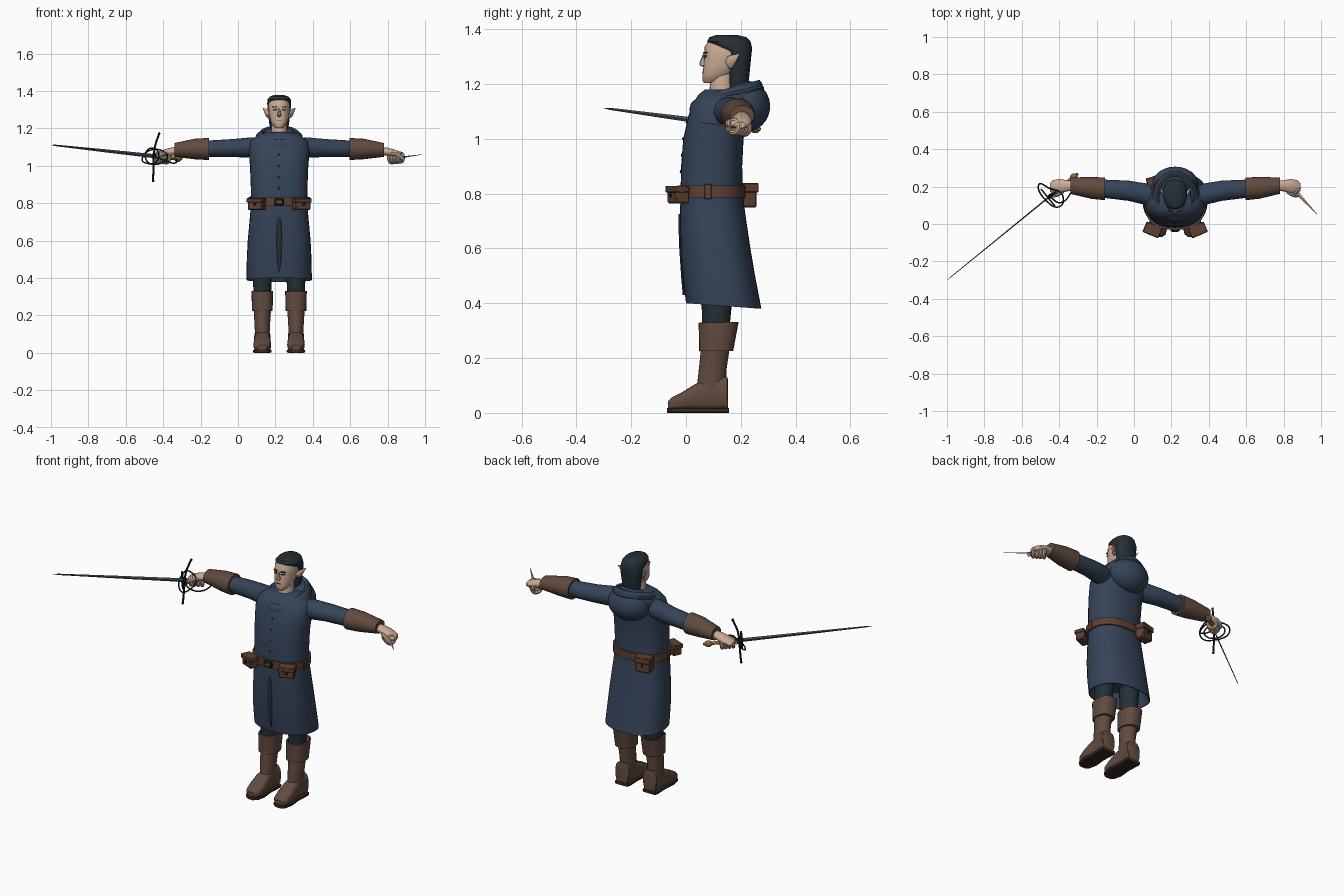
import bpy, bmesh, math
from mathutils import Vector, Matrix

if "Cube" in bpy.data.objects:
    bpy.data.objects.remove(bpy.data.objects["Cube"])

X, Y, Z = Vector((1, 0, 0)), Vector((0, 1, 0)), Vector((0, 0, 1))
MID = 0.22          # the body's own centre line
made = []


def material(name, *rgb):
    m = bpy.data.materials.new(name)
    m.use_nodes = True
    m.diffuse_color = (*rgb, 1)
    m.node_tree.nodes["Principled BSDF"].inputs["Base Color"].default_value = (*rgb, 1)
    return m


coat = material("blue cloth", .036, .058, .1)
dark = material("dark slate", .018, .028, .036)
leather = material("boot leather", .12, .07, .05)
belt_brown = material("belt leather", .11, .052, .032)
sole_brown = material("sole brown", .035, .022, .016)
skin = material("skin", .6, .41, .3)
iron = material("black iron", .011, .015, .02)
steel = material("blue steel", .06, .09, .125)
gold = material("old gold", .27, .13, .035)


def finish(name, bm, mat):
    bmesh.ops.recalc_face_normals(bm, faces=bm.faces)
    mesh = bpy.data.meshes.new(name)
    bm.to_mesh(mesh)
    bm.free()
    mesh.materials.append(mat)
    ob = bpy.data.objects.new(name, mesh)
    bpy.context.collection.objects.link(ob)
    made.append(ob)
    return ob


def loft(name, rings, mat, u=X, v=Y, n=24, power=2.0, tilt=Z * 0):
    """Skin over rings of (centre, half size along u, half size along v, tilt amount)."""
    bm = bmesh.new()
    loops = []
    for c, a, b, *t in rings:
        loop = []
        for i in range(n):
            co, si = math.cos(math.tau * i / n), math.sin(math.tau * i / n)
            px = math.copysign(abs(co) ** (2 / power), co)
            py = math.copysign(abs(si) ** (2 / power), si)
            p = Vector(c) + u * a * px + v * b * py + tilt * (t[0] * py if t else 0)
            loop.append(bm.verts.new(p))
        loops.append(loop)
    for lo, hi in zip(loops, loops[1:]):
        for i in range(n):
            j = (i + 1) % n
            bm.faces.new((lo[i], lo[j], hi[j], hi[i]))
    bm.faces.new(loops[0])
    bm.faces.new(loops[-1])
    return finish(name, bm, mat)


def upright(name, table, mat, x=MID, **kw):
    """Rows of z, half width, front y, back y and optional tilt."""
    rings = [((x, (f + b) / 2, z), w, (b - f) / 2, *t) for z, w, f, b, *t in table]
    return loft(name, rings, mat, **kw)


def ball(name, c, size, mat, rot=Matrix(), n=16):
    bm = bmesh.new()
    bmesh.ops.create_uvsphere(bm, u_segments=n, v_segments=n // 2 + 2, radius=1,
                              matrix=Matrix.Translation(c) @ rot @ Matrix.Diagonal((*size, 1)))
    return finish(name, bm, mat)


def box(name, c, size, mat, turn=0, bevel=0.004):
    bm = bmesh.new()
    bmesh.ops.create_cube(bm, size=1, matrix=Matrix.Translation(c)
                          @ Matrix.Rotation(turn, 4, 'Z') @ Matrix.Diagonal((*size, 1)))
    if bevel:
        bmesh.ops.bevel(bm, geom=bm.edges[:], offset=bevel, segments=1, affect='EDGES')
    return finish(name, bm, mat)


def tube(name, points, radius, mat, closed=False):
    cu = bpy.data.curves.new(name, 'CURVE')
    cu.dimensions = '3D'
    cu.bevel_depth, cu.bevel_resolution, cu.resolution_u = radius, 2, 8
    cu.use_fill_caps = True
    sp = cu.splines.new('BEZIER')
    sp.bezier_points.add(len(points) - 1)
    for bp, p in zip(sp.bezier_points, points):
        bp.co = p
        bp.handle_left_type = bp.handle_right_type = 'AUTO'
    sp.use_cyclic_u = closed
    cu.materials.append(mat)
    ob = bpy.data.objects.new(name, cu)
    bpy.context.collection.objects.link(ob)
    made.append(ob)


# Long coat, open at the hem, with a dark front slit and buttons
upright("coat", [(.5, .15, .0, .22), (.39, .17, .005, .27, -.01), (.39, .175, 0, .275, -.01),
                 (.5, .173, -.012, .252), (.6, .168, -.02, .235), (.72, .157, -.022, .217),
                 (.8, .15, -.02, .207), (.9, .152, -.018, .205), (1.0, .156, -.01, .21),
                 (1.08, .163, .008, .222), (1.13, .155, .025, .23), (1.16, .12, .045, .225),
                 (1.18, .07, .07, .2)], coat, n=32, power=2.4, tilt=Z)
upright("front_slit", [(.43, .002, -.012, -.002), (.5, .011, -.018, -.008), (.62, .015, -.026, -.016),
                       (.69, .012, -.027, -.017), (.725, .005, -.027, -.017)], dark, n=12)
for z, y in ((.88, -.019), (.94, -.015), (1.0, -.01), (1.06, .003), (1.11, .018)):
    ball("coat_button", (MID, y, z), (.006, .004, .006), dark, n=8)

# Hood lying around the neck and down the back
upright("hood_cowl", [(1.08, .14, .02, .24, .0), (1.115, .145, .012, .262, .01), (1.15, .128, .018, .28, .02),
                      (1.172, .112, .032, .278, .03), (1.185, .098, .045, .268, .03),
                      (1.18, .085, .06, .255, .03), (1.15, .07, .075, .23, .02)],
        coat, tilt=Z, n=28)
ball("hood_bag", (MID, .215, 1.118), (.122, .092, .094), coat, Matrix.Rotation(-.15, 4, 'X'), 24)
tube("hood_fold", [(MID + .112 * math.cos(a), .155 + .118 * math.sin(a), 1.158 + .026 * math.sin(a))
                   for a in [i * math.tau / 12 for i in range(12)]], .012, coat, True)

# Belt, buckle and pouches
upright("belt", [(.785, .156, -.027, .213), (.785, .16, -.031, .217), (.83, .16, -.031, .217),
                 (.83, .156, -.027, .213)], belt_brown, n=32, power=2.4)
box("belt_buckle", (MID, -.033, .807), (.05, .012, .036), iron)
box("belt_buckle_centre", (MID, -.038, .807), (.032, .01, .02), leather, bevel=.002)
for s in (-1, 1):
    box("belt_loop", (MID + s * .158, .08, .807), (.012, .025, .055), belt_brown, bevel=.002)
for name, x, y, turn, h in (("front_right_pouch", .1, -.028, -.4, .06), ("front_left_pouch", .34, -.028, .4, .06),
                            ("back_pouch", .115, .222, .25, .085)):
    out = Matrix.Rotation(turn, 3, 'Z') @ Y * (.004 if y > 0 else -.004)
    low = .8 - h * .1
    box(name, Vector((x, y, low)), (.085, .055, h), belt_brown, turn, .006)
    box(name + "_flap", Vector((x, y, low + h * .35)) + out, (.092, .06, h * .4), belt_brown, turn)
    box(name + "_clasp", Vector((x, y, low)) + out * 8, (.014, .006, .014), iron, turn, 0)

# Head, neck and hair
upright("neck", [(1.1, .055, .07, .19), (1.16, .043, .085, .175), (1.25, .04, .09, .18)], skin)
upright("head", [(1.203, .018, .066, .1), (1.212, .03, .06, .135), (1.235, .045, .06, .17),
                 (1.265, .053, .064, .2), (1.30, .057, .066, .22), (1.335, .057, .068, .225),
                 (1.362, .045, .085, .215)], skin, power=2.3)
upright("hair", [(1.17, .04, .15, .222), (1.22, .052, .152, .23), (1.28, .06, .15, .236),
                 (1.318, .063, .14, .24), (1.335, .064, .095, .24), (1.355, .062, .077, .235),
                 (1.37, .05, .085, .222), (1.378, .028, .11, .19)], dark, power=2.3)
upright("nose", [(1.262, .008, .063, .08), (1.268, .012, .049, .08), (1.28, .009, .05, .08),
                 (1.31, .005, .062, .08)], skin, n=8)
box("mouth", (MID, .062, 1.244), (.026, .008, .004), belt_brown, bevel=0)
for s in (-1, 1):
    box("eye", (MID + s * .024, .07, 1.3), (.018, .008, .006), dark, s * .3, 0)
    box("eyebrow", (MID + s * .025, .07, 1.314), (.026, .009, .005), dark, s * .3, 0)
    base, tip = Vector((MID + s * .053, .15, 1.268)), Vector((MID + s * .088, .196, 1.31))
    loft("ear", [(base + (tip - base) * t, .012 * w, .024 * w) for t, w in
                 ((0, .6), (.25, 1), (.6, .6), (1, .03))], skin, u=X, v=(Z - Y * .5).normalized(), n=8)

# Legs and boots
for s in (-1, 1):
    x = MID + s * .09
    upright("trouser_leg", [(.27, .045, .06, .155), (.48, .054, .055, .175)], dark, x=x)
    upright("boot_shaft", [(.05, .038, .035, .145), (.1, .039, .04, .145), (.16, .042, .047, .148),
                           (.24, .047, .055, .16)], leather, x=x)
    upright("boot_cuff", [(.225, .05, .055, .165), (.225, .055, .048, .172), (.33, .058, .046, .192, .002),
                          (.33, .05, .054, .182), (.3, .046, .06, .16)], leather, x=x, power=2.4, tilt=Z)
    foot = [(-.066, .025, .035), (-.05, .04, .05), (-.01, .047, .07), (.035, .044, .098),
            (.08, .038, .115), (.125, .042, .125), (.15, .044, .125), (.154, .04, .11)]
    loft("boot_foot", [((x, y, .008 + h / 2), w, h / 2) for y, w, h in foot], leather, v=Z, power=2.9)
    sole = [(-.07, .02), (-.055, .04), (-.01, .05), (.06, .043), (.14, .047), (.157, .042)]
    loft("boot_sole", [((x, y, .009), w, .009) for y, w in sole], sole_brown, v=Z, n=16, power=6)

# Arms, bracers and fists closed around a grip
AXIS = Vector((.57, -.47, .06)).normalized()


def side(s, p):
    return Vector((MID + s * p[0], p[1], p[2]))


def turned(axis):
    return axis.to_track_quat('Z', 'Y').to_matrix().to_4x4()


for s in (-1, 1):
    loft("sleeve", [(side(s, p), a, b) for p, a, b in
                    (((.09, .14, 1.1), .05, .045), ((.15, .158, 1.098), .058, .054), ((.25, .178, 1.095), .054, .048),
                     ((.4, .19, 1.09), .048, .044))], coat, u=Y, v=Z)
    loft("bracer", [(side(s, p), a, b) for p, a, b in
                    (((.375, .188, 1.09), .045, .042), ((.375, .188, 1.09), .061, .059), ((.45, .193, 1.09), .058, .055),
                     ((.56, .205, 1.085), .044, .037), ((.56, .205, 1.085), .03, .028))], leather, u=Y, v=Z)
    loft("hand", [(side(s, p), a, b) for p, a, b in
                  (((.54, .205, 1.08), .025, .022), ((.58, .204, 1.075), .03, .022), ((.62, .203, 1.066), .038, .02),
                   ((.655, .198, 1.055), .036, .018), ((.67, .197, 1.05), .02, .012))], skin, u=Y, v=Z, n=16)
    axis = Vector((s * AXIS.x, AXIS.y, AXIS.z))
    grip = side(s, (.625, .195, 1.042))
    across = axis.cross(Z).normalized()
    up = across.cross(axis)
    for k in range(4):
        c = grip + axis * (k - 1.5) * .02
        ring = [c + across * .022 * math.cos(a) + up * .022 * math.sin(a)
                for a in [i * math.tau / 8 for i in range(8)]]
        tube("finger", ring, .0105, skin, True)
    tube("thumb", [side(s, (.6, .175, 1.065)), side(s, (.635, .155, 1.058)), side(s, (.665, .155, 1.035))],
         .011, skin)

# Slim dagger in the left fist
tip, start = Vector((.98, .05, 1.06)), Vector((.845, .195, 1.042))
flat = (tip - start).cross(Z).normalized()
loft("dagger", [(start, .012, .006), (start.lerp(tip, .35), .008, .004), (tip, .001, .001)], skin, u=flat, v=Z, n=4)

# Sword in the right fist: blade, grip, pommel and swept guard
tip, hilt = Vector((-1, -.3, 1.112)), Vector((-.45, .148, 1.052))
along = (tip - hilt).normalized()
flat = along.cross(Z).normalized()
loft("sword_blade", [(hilt, .004, .011), (hilt.lerp(tip, .5), .003, .008), (hilt.lerp(tip, .95), .002, .004),
                     (tip, .0005, .0005)], steel, u=flat, v=Z, n=4)
end = hilt - along * .165
loft("sword_grip", [(hilt, .008, .008), (end.lerp(hilt, .5), .011, .011), (end, .008, .008)], gold, u=flat, v=Z, n=12)
ball("sword_pommel", end, (.018, .018, .022), gold, turned(along))
ball("pommel_cap", end - along * .022, (.008, .008, .008), gold)
box("guard_block", hilt, (.022, .022, .026), iron, .7)
tube("guard_crossbar", [hilt + Vector(p) for p in ((.028, .02, .12), (.006, .004, .05), (0, 0, 0),
                                                   (-.002, -.004, -.06), (-.004, -.012, -.132))], .0055, iron)
for t in ((.028, .02, .12), (-.004, -.012, -.132)):
    ball("crossbar_knob", hilt + Vector(t), (.007, .007, .008), iron, n=8)
tube("guard_front_loop", [(-.508, .212, 1.05), (-.45, .19, 1.088), (-.385, .16, 1.065), (-.4, .092, 1.02),
                          (-.47, .125, 1.01)], .004, iron, True)
tube("guard_side_ring", [hilt + flat * .058 * math.cos(a) + Z * .042 * math.sin(a) + along * .012
                         for a in [i * math.tau / 8 for i in range(8)]], .004, iron, True)
tube("knuckle_bow", [hilt, hilt - along * .02 - flat * .06 - Z * .02, hilt - along * .09 - flat * .06 - Z * .03,
                     end], .004, iron)

# Turn tubes into meshes and smooth everything, keeping sharp edges
bpy.ops.object.select_all(action='DESELECT')
for ob in made:
    ob.select_set(True)
bpy.context.view_layer.objects.active = made[0]
bpy.ops.object.convert(target='MESH')
bpy.ops.object.shade_smooth_by_angle(angle=math.radians(38))
